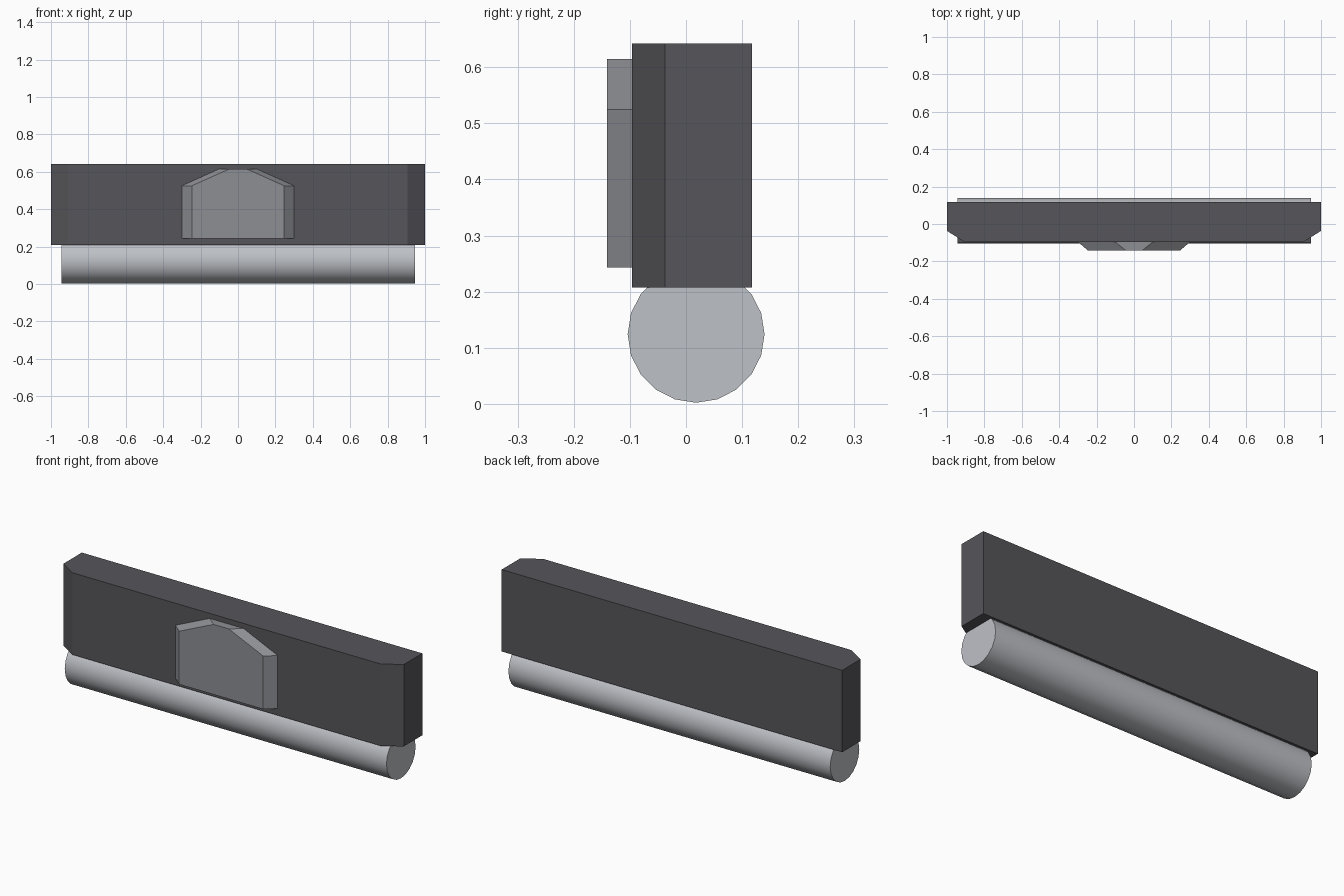
import bpy
import bmesh
import math

if "Cube" in bpy.data.objects:
    bpy.data.objects.remove(bpy.data.objects["Cube"], do_unlink=True)


def make_material(name, rgb):
    mat = bpy.data.materials.new(name)
    mat.use_nodes = True
    color = (*rgb, 1)
    mat.diffuse_color = color
    mat.node_tree.nodes["Principled BSDF"].inputs["Base Color"].default_value = color
    return mat


def mirror(half):
    """Close a right-hand half outline by adding its mirror image."""
    return half + [(-x, v) for x, v in reversed(half)]


def loft(name, ring_a, ring_b, mat):
    """Solid between two outlines with the same number of points."""
    bm = bmesh.new()
    a = [bm.verts.new(p) for p in ring_a]
    b = [bm.verts.new(p) for p in ring_b]
    bm.faces.new(a)
    bm.faces.new(b)
    for i in range(len(a)):
        j = (i + 1) % len(a)
        bm.faces.new((a[i], a[j], b[j], b[i]))
    bmesh.ops.recalc_face_normals(bm, faces=bm.faces)
    mesh = bpy.data.meshes.new(name)
    bm.to_mesh(mesh)
    bm.free()
    mesh.materials.append(mat)
    obj = bpy.data.objects.new(name, mesh)
    bpy.context.collection.objects.link(obj)
    return obj


dark = make_material("dark grey", (0.093, 0.091, 0.102))
mid = make_material("mid grey", (0.27, 0.275, 0.296))
light = make_material("light grey", (0.515, 0.533, 0.565))

# Housing bar with chamfered front ends
plan = mirror([(0.906, -0.096), (1, -0.037), (1, 0.118)])
loft("housing", [(x, y, 0.207) for x, y in plan],
     [(x, y, 0.642) for x, y in plan], dark)

# Raised front badge, its sides slanting in toward the front
back = mirror([(0.3, 0.243), (0.3, 0.525), (0.1, 0.615)])
face = mirror([(0.247, 0.243), (0.247, 0.525), (0.045, 0.615)])
loft("front_plate", [(x, -0.096, z) for x, z in back],
     [(x, -0.141, z) for x, z in face], mid)

# Roller along the underside
bpy.ops.mesh.primitive_cylinder_add(
    vertices=20, radius=0.122, depth=1.89,
    location=(0, 0.018, 0.124), rotation=(0, math.pi / 2, 0))
roller = bpy.context.object
roller.name = "roller"
roller.data.materials.append(light)
bpy.ops.object.shade_smooth_by_angle(angle=math.radians(30))
